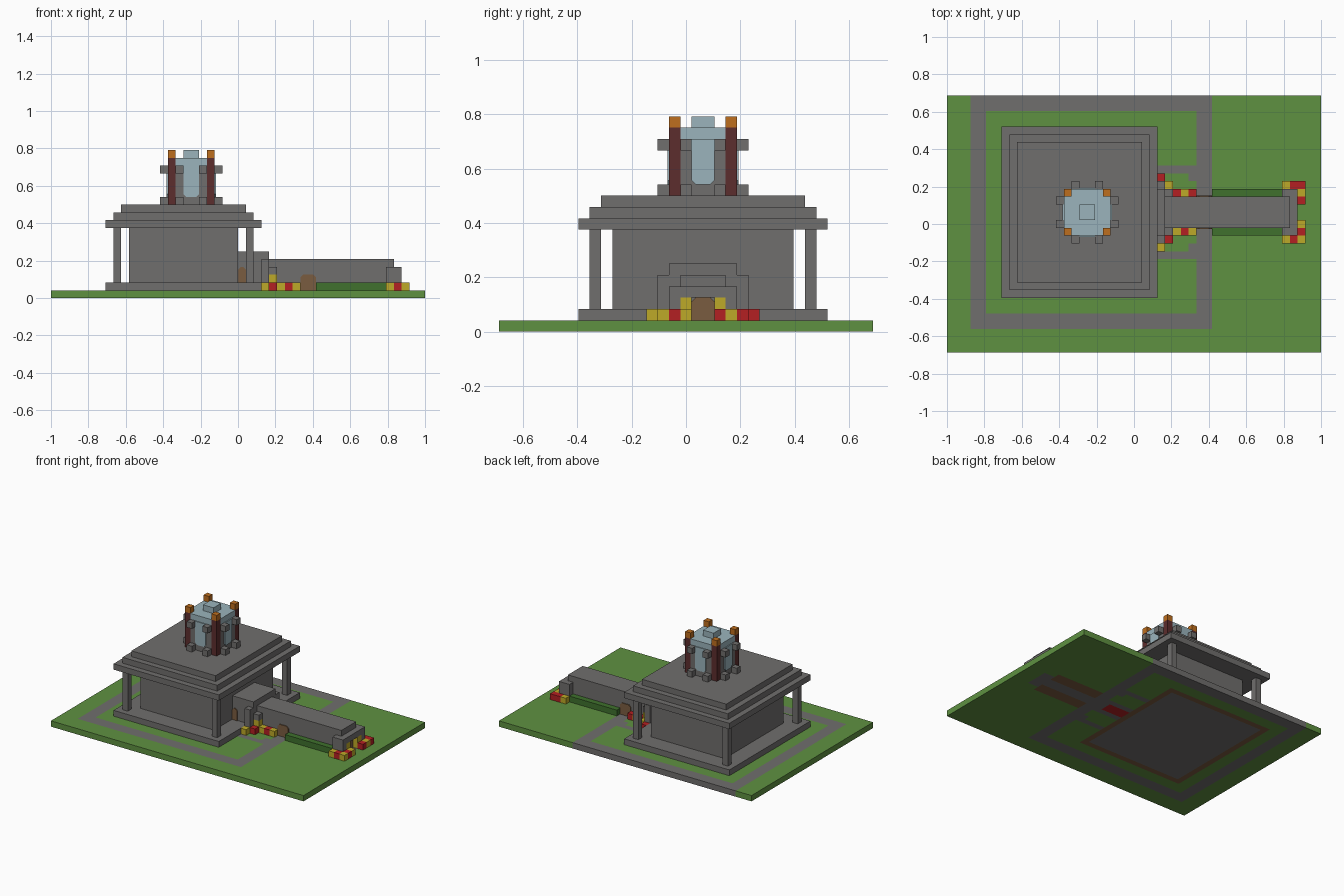
import bpy, bmesh, math
from mathutils import Matrix

if "Cube" in bpy.data.objects:
    bpy.data.objects.remove(bpy.data.objects["Cube"], do_unlink=True)

U = 1 / 24          # one building block
W, D = 48, 33       # plot size in blocks
MID = 18            # symmetry row of the building


def material(name, *rgb):
    m = bpy.data.materials.new(name)
    m.use_nodes = True
    m.diffuse_color = (*rgb, 1)
    m.node_tree.nodes["Principled BSDF"].inputs["Base Color"].default_value = (*rgb, 1)
    return m


grass = material("grass green", .114, .283, .053)
stone = material("stone grey", .162, .156, .153)
hedge = material("hedge green", .05, .165, .026)
wood = material("wood brown", .195, .107, .051)
red = material("flower red", .456, .014, .016)
yellow = material("flower yellow", .515, .402, .021)
orange = material("lamp orange", .515, .156, .013)
glass = material("pale blue", .328, .456, .503)
maroon = material("dark maroon", .107, .026, .026)


def finish(name, bm, *mats):
    mesh = bpy.data.meshes.new(name)
    bm.to_mesh(mesh)
    bm.free()
    for m in mats:
        mesh.materials.append(m)
    ob = bpy.data.objects.new(name, mesh)
    bpy.context.scene.collection.objects.link(ob)
    return ob


def box(name, mat, x, y, z):
    """Box from block ranges along each axis."""
    bm = bmesh.new()
    bmesh.ops.create_cube(bm, size=1)
    for v in bm.verts:
        for axis, (a, b) in enumerate((x, y, z)):
            v.co[axis] = (a if v.co[axis] < 0 else b) * U
        v.co.x -= W / 2 * U
        v.co.y -= D / 2 * U
    return finish(name, bm, mat)


def pair(name, mat, x, y, z):
    """A box and its mirror image across the building's middle row."""
    box(name + "_front", mat, x, y, z)
    box(name + "_back", mat, x, (2 * MID - y[1], 2 * MID - y[0]), z)


def panel(name, mat, x, y, z, w, h, turn, flip=False):
    """Thin plate with two clipped corners, on a wall facing -y turned by an angle."""
    c = .35
    outline = [(-w / 2, 0), (w / 2, 0), (w / 2, h - c), (w / 2 - c, h),
               (c - w / 2, h), (-w / 2, h - c)]
    bm = bmesh.new()
    pts = [(px, 0, h - pz if flip else pz) for px, pz in outline]
    face = bm.faces.new([bm.verts.new(p) for p in pts])
    new = bmesh.ops.extrude_face_region(bm, geom=[face])["geom"]
    for v in new:
        if isinstance(v, bmesh.types.BMVert):
            v.co.y = -.15
    bmesh.ops.recalc_face_normals(bm, faces=bm.faces)
    place = Matrix.Translation((x - W / 2, y - D / 2, z)) @ Matrix.Rotation(math.radians(turn), 4, "Z")
    bm.transform(Matrix.Scale(U, 4) @ place)
    return finish(name, bm, mat)


# Ground tiles: lawn, paths, soil and carpet chosen by position
def tile(i, j):
    k = abs(j + .5 - MID)
    if 7 <= i < 27 and 7 <= j < 29:
        return 1 if 8 <= i < 26 and 8 <= j < 28 else 2
    if 27 <= i < 31 and k < 1:
        return 3
    if 3 <= i < 34 and j >= 3 and not (5 <= i < 32 and 5 <= j < 31):
        return 1
    if 27 <= i < 32 and (5 < k < 6 or (i == 31 and 4 < k < 5)):
        return 1
    if 34 <= i < 43 and 1 < k < 3:
        return 2
    if 27 <= i < 45 and k < 2:
        return 1
    return 0


bm = bmesh.new()
bmesh.ops.create_grid(bm, x_segments=W, y_segments=D, size=.5)
for v in bm.verts:
    v.co = (v.co.x * W * U, v.co.y * D * U, U)
for f in bm.faces:
    c = f.calc_center_median()
    f.material_index = tile(int(c.x / U + W / 2), int(c.y / U + D / 2))
ground = finish("ground", bm, grass, stone, wood, red)
solid = ground.modifiers.new("thickness", "SOLIDIFY")
solid.thickness = U
solid.offset = -1

# Main hall: plinth, walls, corner columns and stepped roof
box("plinth", stone, (7, 27), (7, 29), (1, 2))
box("hall_walls", stone, (10, 24), (10, 26), (2, 9))
for x in (8, 25):
    pair("corner_column", stone, (x, x + 1), (8, 9), (2, 9))
for s in range(3):
    box("roof_step", stone, (7 + s, 27 - s), (7 + s, 29 - s), (9 + s, 10 + s))

# Porch between the hall and the passage
box("porch", stone, (24, 28), (15, 21), (1, 6))
pair("porch_post", stone, (27, 28), (14, 15), (1, 5))
pair("porch_lamp", yellow, (28, 29), (15, 16), (1, 3))
pair("porch_lamp_cap", stone, (28, 29), (15, 16), (3, 4))

# Covered passage with an arched end
box("passage", stone, (28, 44), (16, 20), (1, 5))
pair("passage_end_post", stone, (43, 45), (15, 16), (1, 4))
box("passage_lintel", stone, (44, 45), (16, 20), (3, 4))
pair("doorway_lamp", yellow, (44, 45), (16, 17), (1, 3))
pair("hedge", hedge, (34, 43), (15, 16), (1, 2))

# Doors
panel("passage_end_door", wood, 44, MID, 1, 2, 2, 90)
for side, turn, face in (("front", 0, -1), ("back", 180, 1)):
    panel("passage_side_door_" + side, wood, 33, MID + 2 * face, 1, 2, 2, turn)
    panel("porch_side_door_" + side, wood, 24.5, MID + 3 * face, 2, 1, 2, turn)

# Flowers: red or yellow blocks around the porch and passage end
front_beds = [(27, 13), (28, 14), (29, 15), (30, 15), (31, 15),
              (43, 14), (44, 14), (45, 14), (45, 15), (45, 16)]
for n, (x, y) in enumerate(front_beds):
    first = n % 2 == 0
    if n >= 5:
        first = not first
    box("flower_front", yellow if first else red, (x, x + 1), (y, y + 1), (1, 2))
    other = (x, y) in ((28, 14), (30, 15), (43, 14), (45, 15))
    y = 2 * MID - 1 - y
    box("flower_back", yellow if other else red, (x, x + 1), (y, y + 1), (1, 2))

# Tower: cross-shaped body, blue crown and cap
for layer, mat, z in (("body", stone, (12, 17)), ("crown", glass, (17, 18))):
    box("tower_" + layer + "_core", mat, (16, 20), (15, 21), z)
    for x in (15, 20):
        box("tower_" + layer + "_wing", mat, (x, x + 1), (16, 20), z)
box("tower_cap", glass, (17, 19), (17, 19), (18, 19))

# Tower windows on all four faces
for turn in range(0, 360, 90):
    a = math.radians(turn)
    panel("tower_window", glass, MID + 3 * math.sin(a), MID - 3 * math.cos(a),
          13, 2, 4, turn, flip=True)

# Tower corner pillars with lamps
for x in (15, 20):
    pair("tower_pillar", maroon, (x, x + 1), (15, 16), (12, 18))
    pair("tower_lamp", orange, (x, x + 1), (15, 16), (18, 19))

# Projecting blocks at the foot and the head of the tower
for z in (12, 16):
    for a in (16, 19):
        pair("tower_bracket", stone, (a, a + 1), (14, 15), (z, z + 1))
    for x in (14, 21):
        pair("tower_side_bracket", stone, (x, x + 1), (16, 17), (z, z + 1))
